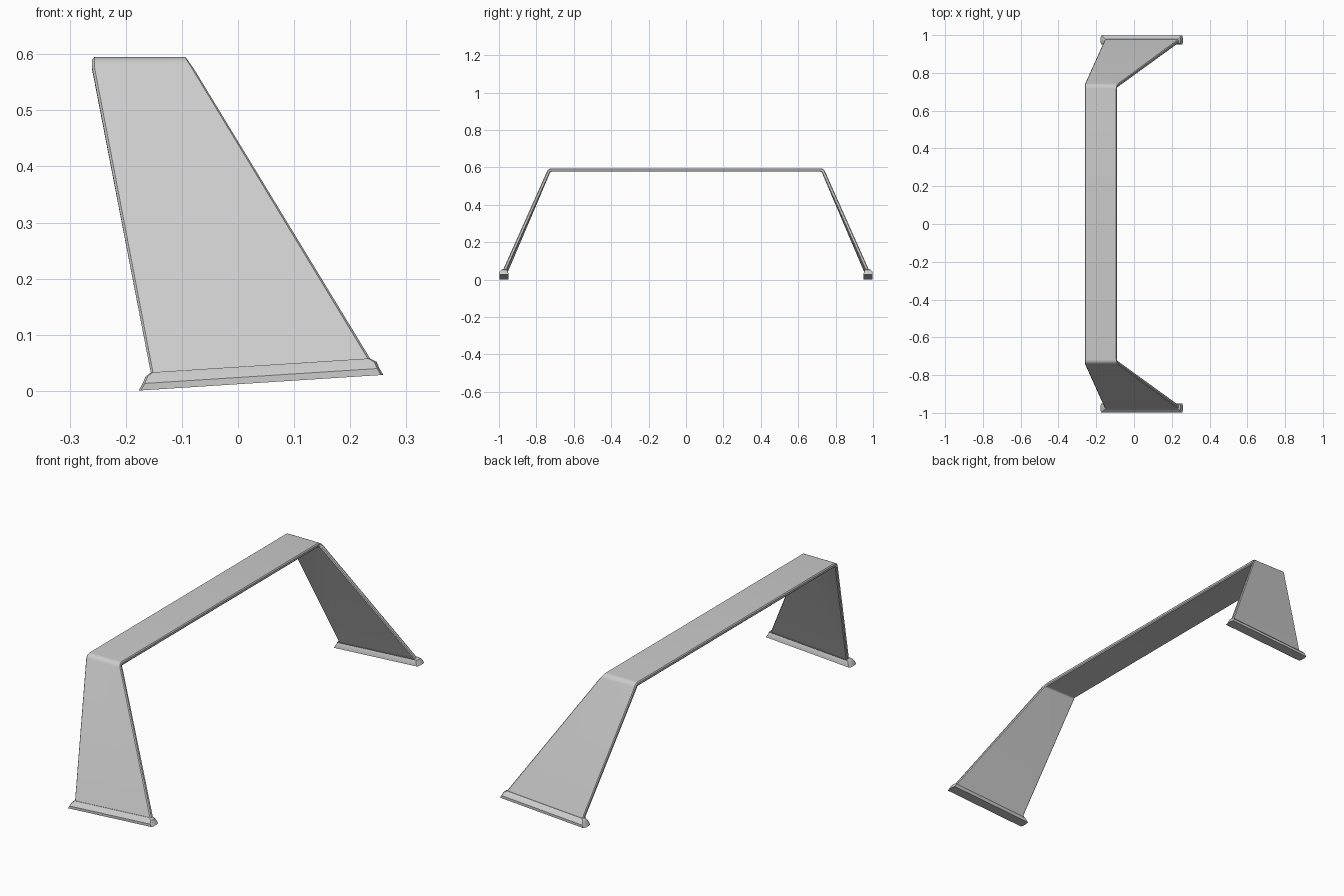
import bpy, bmesh, math

if "Cube" in bpy.data.objects:
    bpy.data.objects.remove(bpy.data.objects["Cube"])

SLANT = 0.064   # the feet rise slightly towards +x
CHAMFER = 0.004


def ring(outer, inner, x0, x1, slant=0.0):
    """Chamfered cross-section between an outer and an inner (y, z) point."""
    c = CHAMFER
    layout = [(x0 + c, 0), (x1 - c, 0), (x1, .25), (x1, .75),
              (x1 - c, 1), (x0 + c, 1), (x0, .75), (x0, .25)]
    return [(x, outer[0] + (inner[0] - outer[0]) * t,
             outer[1] + (inner[1] - outer[1]) * t + slant * x) for x, t in layout]


def loft(name, rings, cap_start, cap_end, merge):
    """Skin the rings and mirror the result across y = 0."""
    bm = bmesh.new()
    loops = [[bm.verts.new(p) for p in r] for r in rings]
    n = len(loops[0])
    for a, b in zip(loops, loops[1:]):
        for i in range(n):
            j = (i + 1) % n
            bm.faces.new((a[i], a[j], b[j], b[i]))
    if cap_start:
        bm.faces.new(loops[0])
    if cap_end:
        bm.faces.new(loops[-1])
    bmesh.ops.recalc_face_normals(bm, faces=bm.faces)
    # an open end can confuse the normals: the highest face must look up
    top = max(bm.faces, key=lambda f: f.calc_center_median().z)
    if cap_start is False and top.normal.z < 0:
        bmesh.ops.reverse_faces(bm, faces=bm.faces)
    me = bpy.data.meshes.new(name)
    bm.to_mesh(me)
    bm.free()
    ob = bpy.data.objects.new(name, me)
    bpy.context.collection.objects.link(ob)
    m = ob.modifiers.new("Mirror", 'MIRROR')
    m.use_axis = (False, True, False)
    m.use_mirror_merge = merge
    bpy.ops.object.select_all(action='DESELECT')
    ob.select_set(True)
    bpy.context.view_layer.objects.active = ob
    bpy.ops.object.shade_smooth_by_angle(angle=math.radians(30))
    return ob


# Arch: flat top bar, rounded bend, widening splayed leg
CY, CZ, R_OUT, R_IN = 0.718, 0.567, 0.028, 0.010
BEND = math.radians(66.7)
rings = [ring((0, CZ + R_OUT), (0, CZ + R_IN), -0.26, -0.09)]
for k in range(7):
    a = BEND * k / 6
    s, c = math.sin(a), math.cos(a)
    rings.append(ring((CY + R_OUT * s, CZ + R_OUT * c), (CY + R_IN * s, CZ + R_IN * c),
                      -0.26, -0.09 + 0.010 * (k / 6) ** 2))
rings.append(ring((0.977, 0.040), (0.957, 0.040), -0.155, 0.237, SLANT))
loft("arch_band", rings, False, True, True)

# Feet: flared flange, wider on every side than the leg
foot = [ring((0.979, 0.043), (0.955, 0.040), -0.156, 0.236, SLANT),
        ring((0.987, 0.036), (0.957, 0.036), -0.165, 0.247, SLANT),
        ring((0.998, 0.024), (0.951, 0.024), -0.170, 0.252, SLANT),
        ring((0.998, 0.012), (0.949, 0.012), -0.177, 0.259, SLANT)]
loft("foot_flange", foot, True, True, False)
